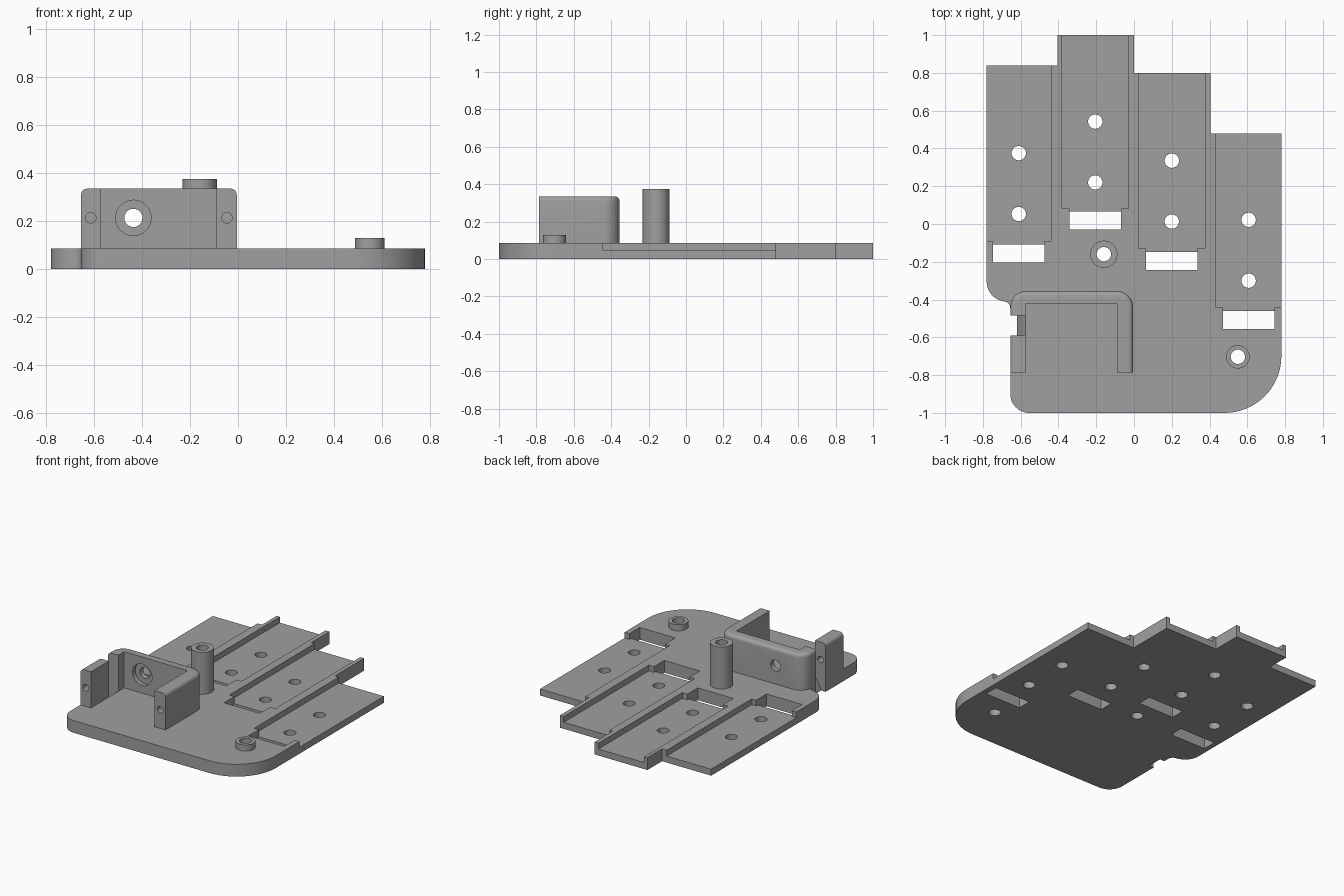
import bpy, bmesh, math

if "Cube" in bpy.data.objects:
    bpy.data.objects.remove(bpy.data.objects["Cube"])

DECK = 0.085      # deck thickness
FLOOR = 0.045     # channel floor height
HOLE = 0.038      # screw hole radius

grey = bpy.data.materials.new("mid grey")
grey.diffuse_color = (0.35, 0.35, 0.35, 1)
grey.use_nodes = True
grey.node_tree.nodes["Principled BSDF"].inputs["Base Color"].default_value = grey.diffuse_color


def arc(cx, cy, r, a0, a1, n=12):
    """Points along an arc, angles in degrees."""
    step = math.radians(a1 - a0) / n
    return [(cx + r * math.cos(math.radians(a0) + i * step),
             cy + r * math.sin(math.radians(a0) + i * step)) for i in range(n + 1)]


def prism(name, pts, lo, hi, axis="z"):
    """Extrude a profile along z (profile in xy) or along y (profile in xz)."""
    place = (lambda p, h: (p[0], p[1], h)) if axis == "z" else (lambda p, h: (p[0], h, p[1]))
    bm = bmesh.new()
    a = [bm.verts.new(place(p, lo)) for p in pts]
    b = [bm.verts.new(place(p, hi)) for p in pts]
    bm.faces.new(a)
    bm.faces.new(b)
    for i in range(len(pts)):
        j = (i + 1) % len(pts)
        bm.faces.new((a[i], a[j], b[j], b[i]))
    bmesh.ops.recalc_face_normals(bm, faces=bm.faces)
    me = bpy.data.meshes.new(name)
    bm.to_mesh(me)
    bm.free()
    ob = bpy.data.objects.new(name, me)
    bpy.context.collection.objects.link(ob)
    return ob


def rect(x0, x1, y0, y1):
    return [(x0, y0), (x1, y0), (x1, y1), (x0, y1)]


def disc(x, y, r, n=32):
    return arc(x, y, r, 0, 360, n)[:-1]


def cut(ob, pts, lo, hi, axis="z"):
    """Subtract a prism from the object and apply the result."""
    cutter = prism("cutter", pts, lo, hi, axis)
    mod = ob.modifiers.new("cut", "BOOLEAN")
    mod.operation, mod.solver, mod.object = "DIFFERENCE", "EXACT", cutter
    dg = bpy.context.evaluated_depsgraph_get()
    me = bpy.data.meshes.new_from_object(ob.evaluated_get(dg))
    ob.modifiers.clear()
    ob.data = me
    bpy.data.objects.remove(cutter)


def finish(ob):
    ob.data.materials.clear()
    ob.data.materials.append(grey)
    bpy.ops.object.select_all(action="DESELECT")
    ob.select_set(True)
    bpy.context.view_layer.objects.active = ob
    bpy.ops.object.shade_smooth_by_angle(angle=math.radians(30))


# Deck: stepped rear edge, rounded front corners, waist on the left
outline = (arc(-0.555, -0.9, 0.1, 180, 270) + arc(0.48, -0.7, 0.3, 270, 360, 20)
           + [(0.78, 0.48), (0.405, 0.48), (0.405, 0.8), (0, 0.8), (0, 1), (-0.405, 1),
              (-0.405, 0.84), (-0.78, 0.84)]
           + arc(-0.675, -0.305, 0.105, 180, 262)
           + arc(-0.69, -0.445, 0.035, 75, 0, 6))
deck = prism("deck", outline, 0, DECK)

# Channels: (left, right, front, rear, hole x, rear hole y), with slot and two holes each
channels = [(-0.9, -0.44, -0.09, 0.9, -0.61, 0.375),
            (-0.38, -0.03, 0.083, 1.1, -0.205, 0.542),
            (0.025, 0.375, -0.13, 0.9, 0.2, 0.335),
            (0.435, 0.9, -0.443, 0.6, 0.607, 0.022)]
for x0, x1, y0, y1, hx, hy in channels:
    s0, s1 = hx - 0.136, hx + 0.136
    edge = y0 - 0.018
    cut(deck, [(x0, y0), (s0, y0), (s0, edge - 0.02), (s1, edge - 0.02),
               (s1, y0), (x1, y0), (x1, y1), (x0, y1)], FLOOR, 0.2)
    cut(deck, rect(s0, s1, edge - 0.095, edge), -0.1, 0.2)
    for y in (hy, hy - 0.322):
        cut(deck, disc(hx, y, HOLE), -0.1, 0.2)

# Cable notch beside the bracket gap
cut(deck, [(-0.8, -0.1), (-0.625, -0.1), (-0.62, 0), (-0.6, 0.05), (-0.575, DECK),
           (-0.575, 0.2), (-0.8, 0.2)], -0.59, -0.485, "y")

# Standoffs, bored right through the deck
for name, x, y, r, top in (("tall_standoff", -0.16, -0.16, 0.072, 0.375),
                           ("short_standoff", 0.55, -0.703, 0.062, 0.128)):
    post = prism(name, disc(x, y, r, 40), DECK, top)
    cut(post, disc(x, y, HOLE), -0.1, 0.6)
    cut(deck, disc(x, y, HOLE), -0.1, 0.6)
    finish(post)
finish(deck)

# Bracket: U-shaped wall with rounded outer corners
TOP = 0.335
outer = ([(-0.005, -0.785)] + arc(-0.09, -0.44, 0.085, 0, 90)
         + arc(-0.57, -0.44, 0.085, 90, 180) + [(-0.655, -0.785)])
inner = [(-0.575, -0.785), (-0.575, -0.422), (-0.09, -0.422), (-0.09, -0.785)]
bracket = prism("bracket", outer + inner, DECK, TOP)

# Round over the outer top edge
bm = bmesh.new()
bm.from_mesh(bracket.data)
on_outer = lambda v: v.co.z > TOP - 1e-4 and (
    v.co.x < -0.58 or v.co.x > -0.085 or v.co.y > -0.4)
rim = [e for e in bm.edges if all(on_outer(v) for v in e.verts)]
bmesh.ops.bevel(bm, geom=rim, offset=0.025, segments=5, profile=0.5, affect="EDGES")
bm.to_mesh(bracket.data)
bm.free()

# Side gap, shaft hole with counterbore, and mounting screw holes
cut(bracket, rect(-0.7, -0.56, -0.59, -0.485), 0, 0.5)
cut(bracket, disc(-0.437, 0.213, HOLE), -0.6, -0.2, "y")
cut(bracket, disc(-0.437, 0.213, 0.074, 40), -0.5, -0.392, "y")
cut(bracket, disc(-0.615, 0.213, 0.022, 24), -0.9, -0.54, "y")
cut(bracket, disc(-0.046, 0.213, 0.022, 24), -0.9, -0.59, "y")
finish(bracket)
